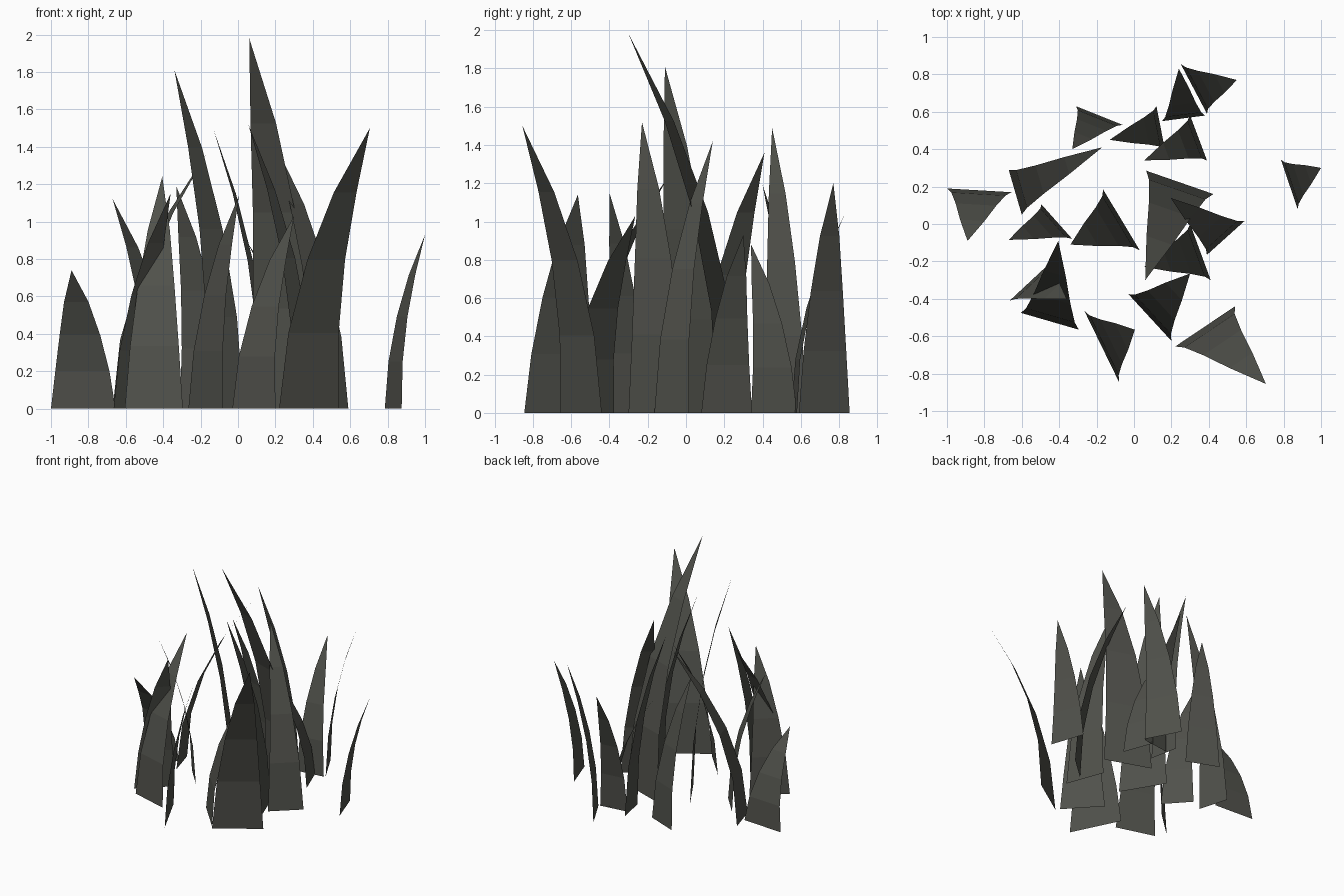
import bpy
import bmesh
from mathutils import Vector

# Remove the default object
default_cube = bpy.data.objects.get("Cube")
if default_cube:
    bpy.data.objects.remove(default_cube, do_unlink=True)


def make_material(name, colour):
    material = bpy.data.materials.new(name)
    material.use_nodes = True
    material.diffuse_color = colour
    shader = material.node_tree.nodes["Principled BSDF"]
    shader.inputs["Base Color"].default_value = colour
    shader.inputs["Roughness"].default_value = 0.9
    return material


grass_material = make_material("dark olive grey", (0.08, 0.082, 0.07, 1))

# Shared blade profile: (height fraction, width fraction) of each cross row
BLADE_ROWS = [(0, 1), (0.27, 0.84), (0.53, 0.63), (0.77, 0.38)]


def make_blade(name, root_a, root_b, tip):
    """Thin tapered sheet rising from a ground edge and bending over to its tip."""
    root_a, root_b, tip = Vector((*root_a, 0)), Vector((*root_b, 0)), Vector(tip)
    centre = (root_a + root_b) / 2
    half_width = (root_b - root_a) / 2
    lean = Vector((tip.x - centre.x, tip.y - centre.y, 0))

    # Keep the winding the same on every blade: front faces up and outward
    if half_width.cross(Vector((lean.x, lean.y, tip.z))).z < 0:
        half_width.negate()

    bm = bmesh.new()
    rows = []
    for height, width in BLADE_ROWS:
        middle = centre + lean * height ** 2
        middle.z = tip.z * height
        rows.append([bm.verts.new(middle + half_width * width * side)
                     for side in (-1, 1)])
    for lower, upper in zip(rows, rows[1:]):
        bm.faces.new((lower[0], lower[1], upper[1], upper[0]))
    bm.faces.new((*rows[-1], bm.verts.new(tip)))

    mesh = bpy.data.meshes.new(name)
    bm.to_mesh(mesh)
    bm.free()
    mesh.materials.append(grass_material)
    blade = bpy.data.objects.new(name, mesh)
    bpy.context.scene.collection.objects.link(blade)
    return blade


# Each blade: two root corners on the ground, then the tip
blades = {
    "outer_right_blade": ((-1, .19), (-.655, .17), (-.89, -.09, .74)),
    "back_right_blade": ((-.31, .63), (-.06, .53), (-.33, .4, 1.19)),
    "long_right_blade": ((-.67, .29), (-.6, .05), (-.17, .41, 1.36)),
    "rear_inner_blade": ((.15, .55), (.38, .58), (.24, .83, 1.04)),
    "rear_outer_blade": ((.25, .855), (.39, .59), (.55, .77, 1.2)),
    "back_centre_blade": ((.12, .63), (.165, .4), (-.13, .45, 1.49)),
    "back_left_blade": ((.3, .58), (.39, .34), (.055, .34, .88)),
    "outer_left_blade": ((.785, .345), (.875, .08), (1, .3, .93)),
    "inner_left_blade": ((.3, 0), (.41, -.3), (.055, -.23, 1.52)),
    "tallest_blade": ((.065, .285), (.425, .16), (.06, -.3, 1.98)),
    "middle_left_blade": ((.59, .015), (.39, -.165), (.195, .14, 1.42)),
    "tall_centre_blade": ((-.165, .185), (.03, -.14), (-.34, -.11, 1.81)),
    "middle_right_blade": ((-.495, .105), (-.33, -.08), (-.67, -.085, 1.12)),
    "front_crossing_blade": ((-.665, -.41), (-.44, -.2), (-.36, -.4, 1.15)),
    "front_right_blade": ((-.295, -.565), (-.605, -.475), (-.405, -.09, 1.24)),
    "front_left_blade": ((.22, -.655), (.54, -.44), (.705, -.855, 1.5)),
    "front_centre_blade": ((-.265, -.465), (-.08, -.845), (.005, -.565, 1.14)),
    "front_short_blade": ((-.03, -.375), (.2, -.625), (.3, -.265, 1.03)),
}
for blade_name, shape in blades.items():
    make_blade(blade_name, *shape)
